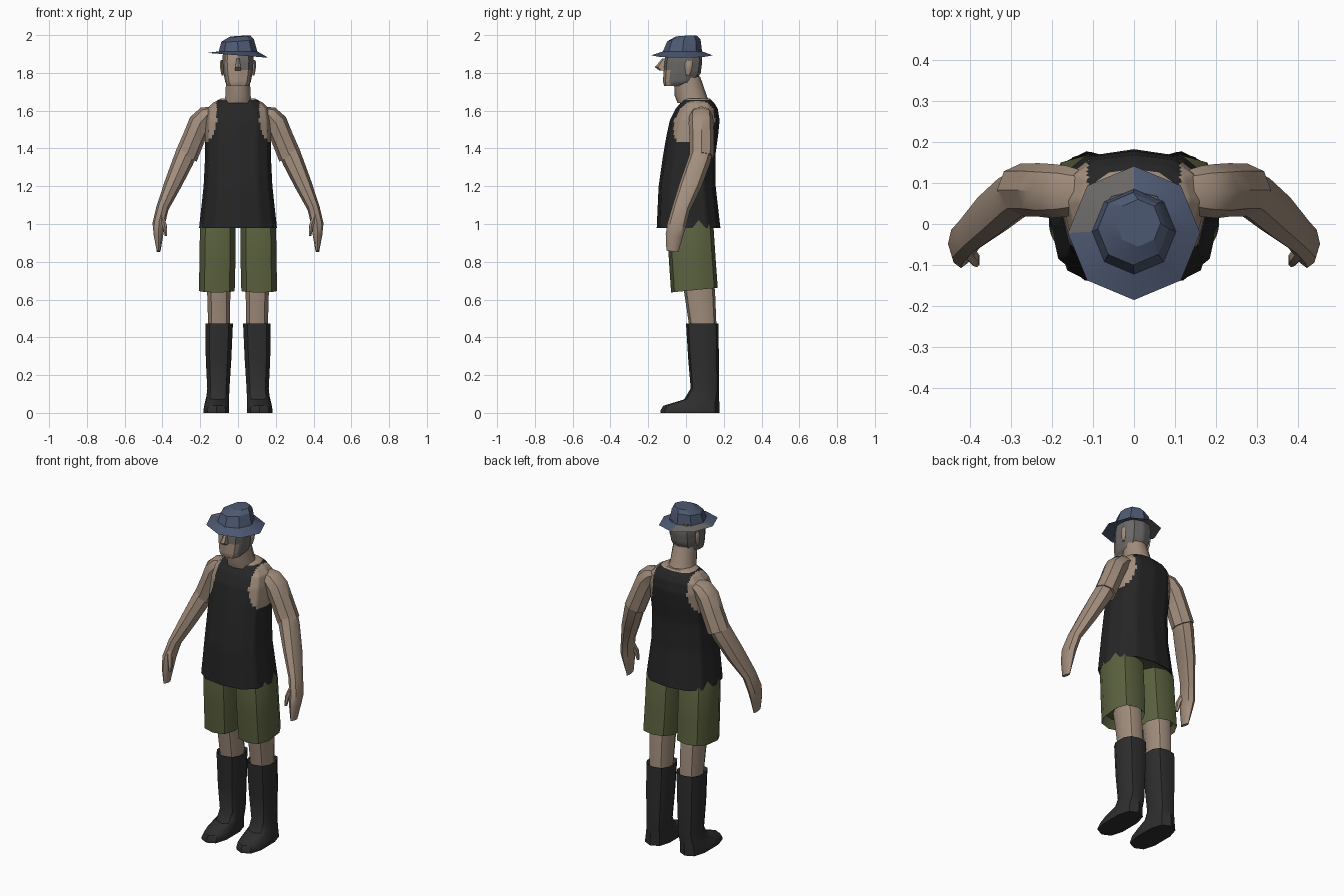
import bpy, bmesh, math
from mathutils import Vector


def material(name, rgb):
    m = bpy.data.materials.new(name)
    m.diffuse_color = (*rgb, 1)
    return m


SKIN = material("skin", (0.36, 0.27, 0.205))
SHIRT = material("black shirt", (0.019, 0.019, 0.019))
SHORTS = material("olive shorts", (0.105, 0.122, 0.05))
BOOT = material("black boots", (0.027, 0.027, 0.027))
HAT = material("blue hat", (0.075, 0.1, 0.17))
HAIR = material("grey hair", (0.15, 0.142, 0.137))


def loop(n, p):
    """Unit loop, squarer as p gets smaller; first point faces the front."""
    for i in range(n):
        a = 2 * math.pi * i / n
        s, c = math.sin(a), -math.cos(a)
        yield math.copysign(abs(s) ** p, s), math.copysign(abs(c) ** p, c)


def skin_loops(name, loops, mats, rule=None, cuts=0, mirror=False, angle=40):
    """Bridge rings of points, cap both ends, colour by rule, shade."""
    bm = bmesh.new()
    rings = [[bm.verts.new(v) for v in pts] for pts in loops]
    n = len(rings[0])
    for a, b in zip(rings, rings[1:]):
        for i in range(n):
            j = (i + 1) % n
            bm.faces.new((a[i], a[j], b[j], b[i]))
    bm.faces.new(rings[0])
    bm.faces.new(rings[-1])
    if cuts:
        sides = [e for e in bm.edges if all(len(f.verts) == 4 for f in e.link_faces)
                 or any(len(f.verts) == n for f in e.link_faces)]
        bmesh.ops.subdivide_edges(bm, edges=sides, cuts=cuts, use_grid_fill=True)
    bmesh.ops.recalc_face_normals(bm, faces=bm.faces)
    if rule:
        for f in bm.faces:
            f.material_index = rule(f.calc_center_median())
    me = bpy.data.meshes.new(name)
    bm.to_mesh(me)
    bm.free()
    for m in mats:
        me.materials.append(m)
    ob = bpy.data.objects.new(name, me)
    bpy.context.collection.objects.link(ob)
    if mirror:
        mod = ob.modifiers.new("mirror", 'MIRROR')
        mod.use_mirror_merge = False
    bpy.ops.object.select_all(action='DESELECT')
    ob.select_set(True)
    bpy.context.view_layer.objects.active = ob
    bpy.ops.object.shade_smooth_by_angle(angle=math.radians(angle))
    return ob


def stack(name, rings, n, p, mats, **kw):
    """Level rings (z, centre x, half width, front y, back y, slope x, slope y)."""
    loops = []
    for r in rings:
        z, cx, rx, y0, y1 = r[:5]
        sx, sy = r[5:] if len(r) > 5 else (0, 0)
        cy, ry = (y0 + y1) / 2, (y1 - y0) / 2
        loops.append([(cx + u * rx, cy + v * ry, z + sx * u * rx + sy * v * ry)
                      for u, v in loop(n, p)])
    return skin_loops(name, loops, mats, **kw)


def tube(name, path, n, mats, **kw):
    """Rings across a path of (x, y, z, half depth, half width)."""
    pts = [Vector(q[:3]) for q in path]
    loops = []
    for i, q in enumerate(path):
        t = (pts[min(i + 1, len(pts) - 1)] - pts[max(i - 1, 0)]).normalized()
        d = Vector((0, 1, 0))
        d = (d - t * d.dot(t)).normalized()
        w = d.cross(t)
        loops.append([pts[i] + w * u * q[4] + d * v * q[3] for u, v in loop(n, 1)])
    return skin_loops(name, loops, mats, mirror=True, **kw)


# Tank top with bare armholes
def shirt_rule(c):
    x, z = abs(c.x), c.z
    if z < 1.01 and x < 0.05 and abs(c.y) < 0.08:
        return 2
    hole = ((x - 0.2) / 0.088) ** 2 + ((z - 1.56) / 0.135) ** 2 < 1
    return 1 if hole or (z > 1.56 and x > 0.112) or z > 1.658 else 0


stack("tank_top", [
    (0.99, 0, 0.19, -0.14, 0.165), (0.98, 0, 0.206, -0.155, 0.182),
    (1.2, 0, 0.182, -0.145, 0.157), (1.36, 0, 0.174, -0.122, 0.155),
    (1.47, 0, 0.174, -0.103, 0.17), (1.55, 0, 0.172, -0.085, 0.178),
    (1.61, 0, 0.162, -0.055, 0.168), (1.64, 0, 0.135, -0.03, 0.15),
    (1.665, 0, 0.09, -0.01, 0.125)],
    12, 0.78, [SHIRT, SKIN, SHORTS], rule=shirt_rule, cuts=5)

# Neck
stack("neck", [(1.64, 0, 0.08, -0.045, 0.125), (1.68, 0, 0.07, -0.06, 0.11),
               (1.78, 0, 0.066, -0.065, 0.075)], 10, 1, [SKIN])


# Head: face in front, hair on the sides and back
def head_rule(c):
    if c.x > 0.005 and c.z > 1.82:
        return 1
    return 0 if c.y < -0.085 or c.z < 1.735 else 1


stack("head", [
    (1.73, 0, 0.055, -0.115, -0.02), (1.75, 0, 0.07, -0.121, 0.05),
    (1.80, 0, 0.08, -0.12, 0.078), (1.86, 0, 0.085, -0.116, 0.086),
    (1.92, 0, 0.083, -0.1, 0.08)],
    10, 0.75, [SKIN, HAIR], rule=head_rule, cuts=3)
stack("nose", [(1.812, 0, 0.018, -0.14, -0.10), (1.83, 0, 0.017, -0.165, -0.10),
               (1.875, 0, 0.009, -0.127, -0.10)], 6, 1, [SKIN])
stack("ear", [(1.785, 0.082, 0.006, 0.0, 0.02), (1.82, 0.086, 0.009, -0.005, 0.032),
              (1.855, 0.088, 0.009, -0.004, 0.036), (1.868, 0.086, 0.005, 0.005, 0.028)],
      6, 1, [SKIN], mirror=True)


# Hat: brim and crown in one, with a faded rear quarter of the brim
def hat_rule(c):
    return 1 if c.x < 0 and c.y > -0.02 and c.z < 1.912 and c.length_squared > 0 \
        and math.hypot(c.x, c.y + 0.022) > 0.1 else 0


stack("hat", [
    (1.908, 0, 0.084, -0.11, 0.075), (1.893, 0, 0.161, -0.185, 0.141, -0.08, 0),
    (1.914, 0, 0.102, -0.122, 0.085), (1.972, -0.002, 0.086, -0.1, 0.077, 0.08, 0.06),
    (1.994, 0.01, 0.055, -0.055, 0.06, 0.06, 0.04)],
    8, 1, [HAT, HAIR], rule=hat_rule, angle=25)

# Arms: upper arm slightly wider than the forearm, then hand and thumb
tube("upper_arm", [
    (0.125, 0.08, 1.595, 0.05, 0.03), (0.165, 0.08, 1.575, 0.062, 0.052),
    (0.2, 0.08, 1.535, 0.066, 0.062), (0.232, 0.083, 1.46, 0.065, 0.06),
    (0.276, 0.083, 1.355, 0.064, 0.062)], 8, [SKIN])
tube("forearm_and_hand", [
    (0.266, 0.085, 1.39, 0.058, 0.055), (0.29, 0.07, 1.335, 0.06, 0.055),
    (0.345, 0.025, 1.21, 0.059, 0.046), (0.4, -0.025, 1.085, 0.048, 0.033),
    (0.42, -0.048, 1.0, 0.05, 0.033), (0.421, -0.062, 0.94, 0.046, 0.025),
    (0.42, -0.072, 0.855, 0.032, 0.01)], 8, [SKIN])
tube("thumb", [(0.408, -0.06, 1.05, 0.022, 0.016), (0.388, -0.085, 0.99, 0.019, 0.013),
               (0.382, -0.095, 0.937, 0.01, 0.007)], 6, [SKIN])

# Shorts: one open-looking leg, mirrored
stack("shorts_leg", [
    (1.03, 0.1, 0.09, -0.09, 0.13), (0.98, 0.107, 0.098, -0.1, 0.146),
    (0.8, 0.109, 0.099, -0.09, 0.158), (0.65, 0.112, 0.098, -0.079, 0.168, 0, 0.1),
    (0.69, 0.108, 0.085, -0.06, 0.15)],
    10, 0.75, [SHORTS], mirror=True)

# Bare knees
stack("leg", [(0.76, 0.105, 0.066, -0.03, 0.14), (0.64, 0.102, 0.064, -0.01, 0.154),
              (0.44, 0.1, 0.06, 0.02, 0.162)], 10, 0.85, [SKIN], mirror=True)

# Tall boots
stack("boot", [
    (0.45, 0.1, 0.06, 0.015, 0.162), (0.473, 0.1, 0.076, 0.0, 0.172),
    (0.28, 0.103, 0.07, 0.012, 0.174), (0.13, 0.104, 0.061, 0.025, 0.175),
    (0.085, 0.107, 0.062, -0.01, 0.175, 0, 0.15),
    (0.05, 0.112, 0.066, -0.12, 0.176, 0, 0.08),
    (0.012, 0.115, 0.071, -0.136, 0.177), (0.0, 0.115, 0.071, -0.135, 0.177)],
    10, 0.75, [BOOT], mirror=True)
